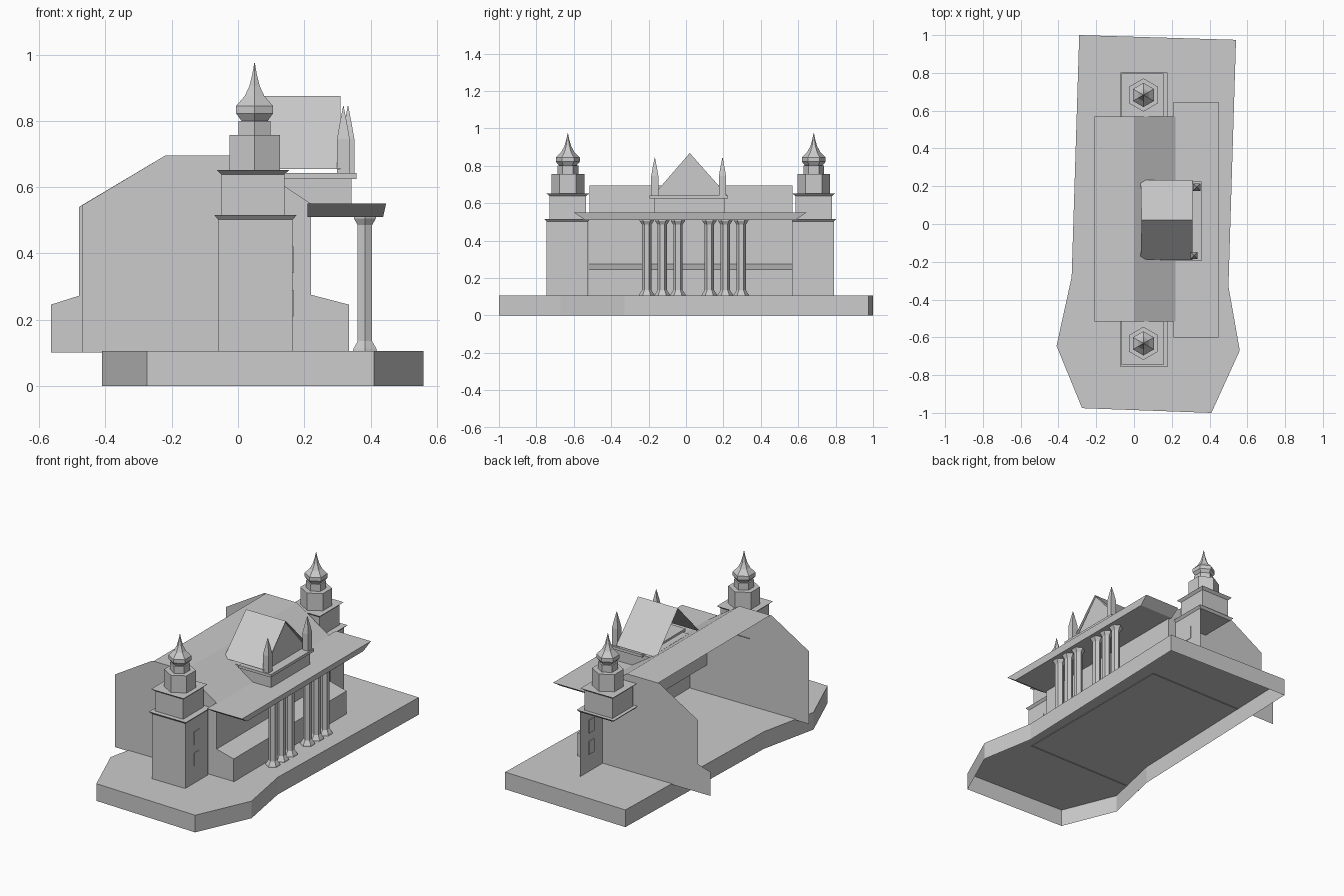
import bpy, bmesh
from math import sin, cos, pi

if "Cube" in bpy.data.objects:
    bpy.data.objects.remove(bpy.data.objects["Cube"])


def make(name, verts, faces):
    me = bpy.data.meshes.new(name)
    me.from_pydata(verts, [], faces)
    bm = bmesh.new()
    bm.from_mesh(me)
    bmesh.ops.recalc_face_normals(bm, faces=bm.faces)
    bm.to_mesh(me)
    bm.free()
    ob = bpy.data.objects.new(name, me)
    bpy.context.collection.objects.link(ob)
    return ob


def loft(name, rings, bottom=True, top=True):
    """Skin a stack of equal-length vertex rings."""
    n = len(rings[0])
    faces = [(k * n + i, k * n + (i + 1) % n, (k + 1) * n + (i + 1) % n, (k + 1) * n + i)
             for k in range(len(rings) - 1) for i in range(n)]
    if bottom:
        faces.append(tuple(range(n))[::-1])
    if top:
        faces.append(tuple(range((len(rings) - 1) * n, len(rings) * n)))
    return make(name, [v for r in rings for v in r], faces)


def rect(x0, x1, y0, y1, z):
    return [(x0, y0, z), (x1, y0, z), (x1, y1, z), (x0, y1, z)]


def turned(name, cx, cy, profile, sides=6, start=pi / 2):
    """Faceted turned part from (radius, height) pairs."""
    return loft(name, [[(cx + r * cos(start + 2 * pi * i / sides),
                         cy + r * sin(start + 2 * pi * i / sides), z)
                        for i in range(sides)] for r, z in profile])


def sheet(name, path, y0, y1):
    """Open sheet sweeping an x-z path along y."""
    verts = [(x, y, z) for x, z in path for y in (y0, y1)]
    return make(name, verts, [(2 * i, 2 * i + 2, 2 * i + 3, 2 * i + 1)
                              for i in range(len(path) - 1)])


def box(name, x0, x1, y0, y1, z0, z1):
    return loft(name, [rect(x0, x1, y0, y1, z0), rect(x0, x1, y0, y1, z1)])


# Irregular base slab, open underneath
outline = [(-.29, 1), (-.41 + .08, -.28), (-.41, -.645), (-.275, -.975),
           (.41, -1), (.56, -.67), (.50, -.33), (.54, .975)]
loft("base", [[(x, y, z) for x, y in outline] for z in (0, .105)], bottom=False)

# Stepped front wall and the roof, open at the back
front = [(.335, .10), (.335, .245), (.22, .275), (.22, .55)]
sheet("front_wall", front, -.52, .57)
sheet("roof", [(.22, .55), (0, .695), (-.21, .695)], -.515, .57)

# Side walls: the back one has a low extension
common = front + [(0, .695), (-.22, .695)]
for name, y, tail in (
        ("side_wall_near", -.515, [(-.47, .545), (-.47, .10)]),
        ("side_wall_far", .57, [(-.48, .54), (-.48, .272), (-.565, .245), (-.565, .10)])):
    pts = common + tail
    make(name, [(x, y, z) for x, z in pts], [tuple(range(len(pts)))])

# Flared eave over the colonnade
loft("eave", [rect(.21, .438, -.54, .585, .51), rect(.21, .447, -.60, .645, .55)])

# Six columns in two groups of three
for y in (-.21, -.127, -.043, .125, .21, .295):
    turned("column", .383, y, [(.042, .105), (.04, .112), (.025, .135),
                               (.025, .485), (.038, .505), (.038, .512)])

# Two towers with faceted onion caps
for cy in (-.635, .68):
    y0, y1 = cy - .11, cy + .11
    make("tower_shaft",
         [(-.06, y0, .105), (.165, y0, .105), (.165, y1, .105),
          (-.06, y0, .51), (.165, y0, .51), (.165, y1, .51)],
         [(0, 1, 4, 3), (1, 2, 5, 4)])
    loft("tower_cornice", [rect(-.06, .165, y0, y1, .502),
                           rect(-.072, .178, cy - .123, cy + .123, .516)])
    yc = cy + .003
    box("tower_upper", -.05, .14, yc - .098, yc + .098, .51, .642)
    loft("tower_upper_cornice", [rect(-.05, .14, yc - .098, yc + .098, .638),
                                 rect(-.065, .155, yc - .115, yc + .115, .652)])
    turned("tower_lantern", .05, yc, [(.088, .65), (.088, .757)])
    turned("tower_cap", .05, yc, [(.056, .755), (.056, .80), (.046, .80), (.064, .822),
                                  (.064, .845), (.034, .875), (.018, .905),
                                  (.008, .94), (.001, .975)])
    for z in (.21, .34):
        box("tower_window", .16, .168, cy - .025, cy + .025, z, z + .08)

# Central dormer with platform
box("dormer_body", .10, .343, -.17, .205, .55, .63)
box("dormer_platform", .14, .358, -.195, .225, .625, .642)

# Steep gable roof with closed front, open rear
y0, ym, y1 = -.187, .02, .232
make("gable_roof",
     [(.035, y0, .655), (.31, y0, .655), (.04, ym, .875), (.31, ym, .875),
      (.035, y1, .655), (.31, y1, .655)],
     [(0, 1, 3, 2), (2, 3, 5, 4)])
make("gable_front", [(.303, y0 + .01, .64), (.303, y1 - .01, .64), (.303, ym, .868)], [(0, 1, 2)])

# Pointed pinnacles beside the gable
for x, y in ((.318, -.167), (.332, .195)):
    turned("pinnacle", x, y, [(.027, .64), (.027, .745), (.016, .79), (.001, .845)],
           sides=4, start=pi / 4)
